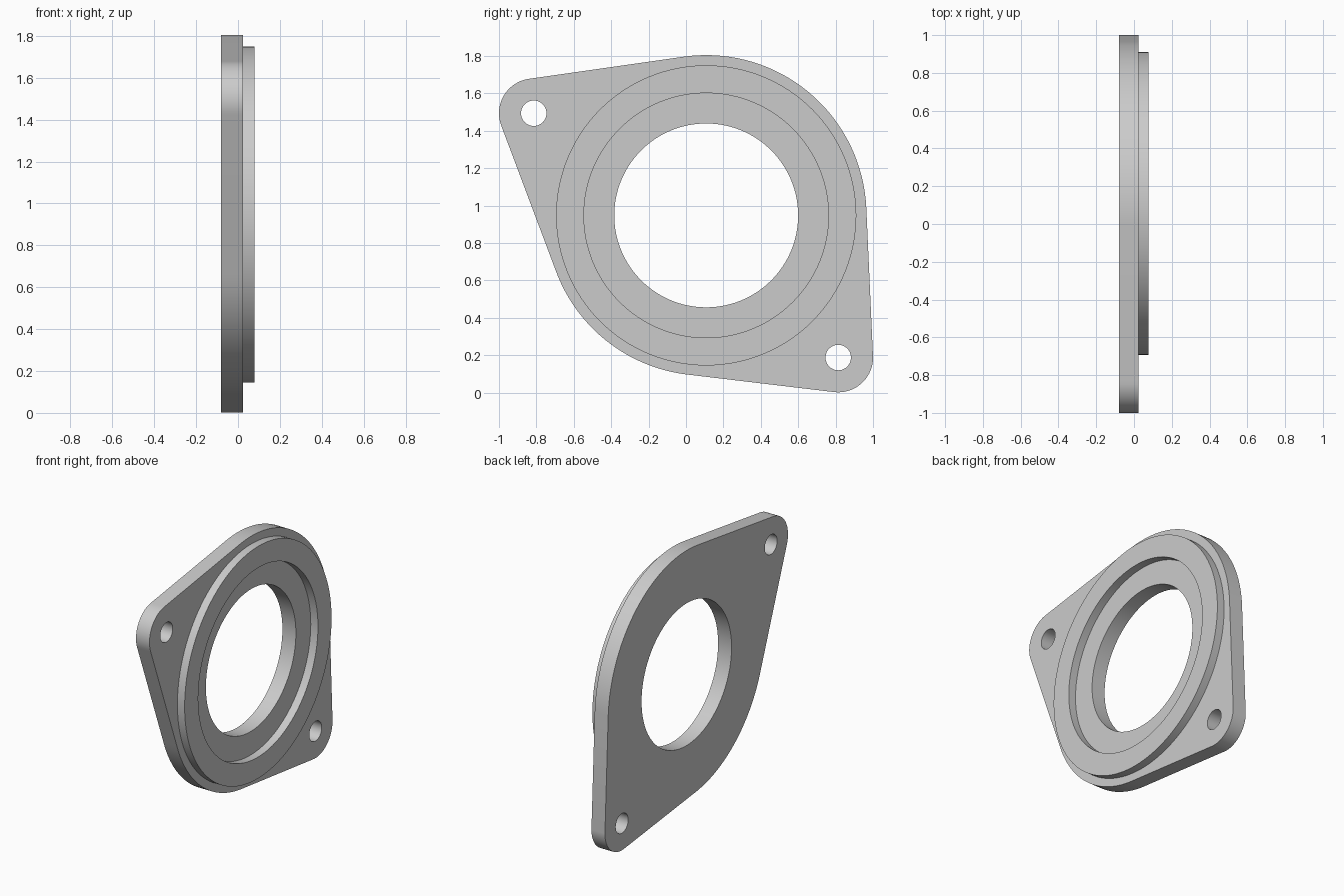
import bpy, bmesh, math
from mathutils import Vector
from mathutils.geometry import convex_hull_2d

if "Cube" in bpy.data.objects:
    bpy.data.objects.remove(bpy.data.objects["Cube"], do_unlink=True)

# Main dimensions, laid out in the y-z plane and extruded along x
CENTRE = (0.108, 0.948)
EARS = [(-0.814, 1.494), (0.814, 0.188)]
BODY_R, EAR_R, BOLT_R = 0.857, 0.186, 0.068
RIM_R, RECESS_R, BORE_R = 0.8025, 0.654, 0.4915
BACK, FACE, RIM = -0.08, 0.023, 0.078

grey = bpy.data.materials.new("light_grey")
grey.use_nodes = True
grey.diffuse_color = (0.6, 0.6, 0.6, 1)
grey.node_tree.nodes["Principled BSDF"].inputs["Base Color"].default_value = (0.6, 0.6, 0.6, 1)


def circle(centre, radius, count=128):
    steps = [math.tau * i / count for i in range(count)]
    return [Vector((centre[0] + radius * math.cos(a), centre[1] + radius * math.sin(a)))
            for a in steps]


bm = bmesh.new()


def ring(points, x):
    """Closed loop of edges at depth x."""
    verts = [bm.verts.new((x, p.x, p.y)) for p in points]
    for a, b in zip(verts, verts[1:] + verts[:1]):
        bm.edges.new((a, b))
    return verts


def wall(a, b):
    """Quads between two loops with equal point counts."""
    for i in range(len(a)):
        j = (i + 1) % len(a)
        bm.faces.new((a[i], a[j], b[j], b[i]))


def cap(loops):
    """Flat face bounded by an outline and its holes."""
    edges = [bm.edges.get((v, w)) for l in loops for v, w in zip(l, l[1:] + l[:1])]
    bmesh.ops.triangle_fill(bm, edges=edges, use_beauty=True, normal=(1, 0, 0))


# Plate outline: tangent hull of the round body and two ears
cloud = circle(CENTRE, BODY_R) + [p for e in EARS for p in circle(e, EAR_R, 64)]
outline = [cloud[i] for i in convex_hull_2d(cloud)]
bolts = [circle(e, BOLT_R, 48) for e in EARS]

back_loops = [ring(p, BACK) for p in [outline, *bolts, circle(CENTRE, BORE_R)]]
face_loops = [ring(p, FACE) for p in [outline, *bolts, circle(CENTRE, RIM_R)]]
cap(back_loops)
cap(face_loops)
for a, b in zip(back_loops[:3], face_loops[:3]):
    wall(a, b)

# Raised rim, recess and bore, stepping inward
steps = [face_loops[3]]
for radius, x in [(RIM_R, RIM), (RECESS_R, RIM), (RECESS_R, FACE), (BORE_R, FACE)]:
    steps.append(ring(circle(CENTRE, radius), x))
steps.append(back_loops[3])
for a, b in zip(steps, steps[1:]):
    wall(a, b)

bmesh.ops.recalc_face_normals(bm, faces=bm.faces[:])
mesh = bpy.data.meshes.new("flange_plate")
bm.to_mesh(mesh)
bm.free()
mesh.materials.append(grey)
plate = bpy.data.objects.new("flange_plate", mesh)
bpy.context.collection.objects.link(plate)

# Smooth curved walls, sharp rims
bpy.ops.object.select_all(action='DESELECT')
plate.select_set(True)
bpy.context.view_layer.objects.active = plate
bpy.ops.object.shade_smooth_by_angle(angle=math.radians(30))
